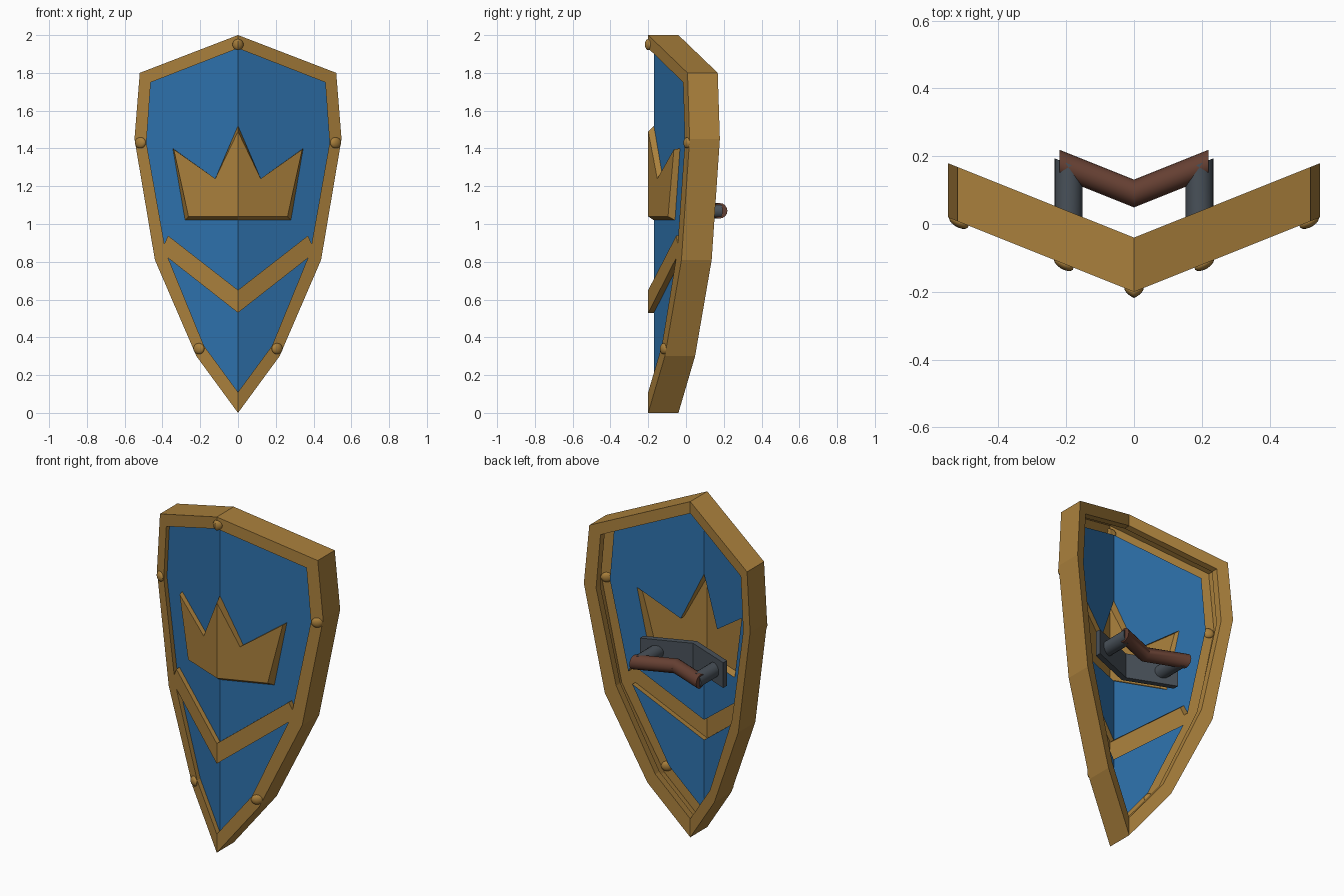
import bpy, bmesh, math
from mathutils import Matrix, Vector

if "Cube" in bpy.data.objects:
    bpy.data.objects.remove(bpy.data.objects["Cube"])

FOLD = 0.4                                   # everything bends back along x = 0
FRONT, PANEL, LIP, BACK = -0.20, -0.17, -0.08, -0.04


def material(name, rgb):
    m = bpy.data.materials.new(name)
    m.diffuse_color = (*rgb, 1)
    m.use_nodes = True
    m.node_tree.nodes["Principled BSDF"].inputs["Base Color"].default_value = m.diffuse_color
    return m


GOLD = material("gold", (0.40, 0.215, 0.045))
BLUE = material("blue", (0.027, 0.165, 0.41))
IRON = material("dark iron", (0.066, 0.082, 0.1))
LEATHER = material("brown leather", (0.13, 0.05, 0.032))


def finish(name, bm, mat, mirror=False, smooth=False):
    """Fold the flat mesh along its centre line and make an object of it."""
    for v in bm.verts:
        v.co.y += FOLD * abs(v.co.x)
    me = bpy.data.meshes.new(name)
    bm.to_mesh(me)
    bm.free()
    me.materials.append(mat)
    ob = bpy.data.objects.new(name, me)
    bpy.context.collection.objects.link(ob)
    if mirror:
        ob.modifiers.new("mirror", 'MIRROR')
    if smooth:
        bpy.context.view_layer.objects.active = ob
        ob.select_set(True)
        bpy.ops.object.shade_smooth_by_angle(angle=math.radians(40))
        ob.select_set(False)
    return ob


def face(bm, pts, y):
    bm.faces.new([bm.verts.new((x, y, z)) for x, z in pts])


def strip(bm, a, ya, b, yb):
    """Open band of quads joining two matching outlines."""
    va = [bm.verts.new((x, ya, z)) for x, z in a]
    vb = [bm.verts.new((x, yb, z)) for x, z in b]
    for i in range(len(a) - 1):
        bm.faces.new((va[i], va[i + 1], vb[i + 1], vb[i]))


def sheet(name, bm, mat):
    """Weld a half sheet, turn its first face to the front and mirror it."""
    bmesh.ops.remove_doubles(bm, verts=bm.verts, dist=1e-4)
    bmesh.ops.recalc_face_normals(bm, faces=bm.faces)
    bm.faces.ensure_lookup_table()
    bm.normal_update()
    if bm.faces[0].normal.y > 0:
        bmesh.ops.reverse_faces(bm, faces=bm.faces)
    return finish(name, bm, mat, mirror=True)


# half outlines (x, z)
outer = [(0, 2), (.52, 1.8), (.548, 1.45), (.44, .81), (.22, .30), (0, 0)]
inner = [(0, 1.93), (.462, 1.75), (.485, 1.43), (.382, .86), (.18, .355), (0, .11)]
upper = inner[:3] + [(.39, .895), (.37, .938), (0, .65)]
lower = [(0, .53), (.37, .82)] + inner[4:]
crown = [(0, 1.02), (.28, 1.02), (.345, 1.40), (.12, 1.24), (0, 1.52)]
crown_front = [(0, 1.04), (.262, 1.04), (.34, 1.395), (.12, 1.24), (0, 1.49)]

# rim with chevron: front, outer wall, back flange and lips
bm = bmesh.new()
face(bm, outer + lower[::-1] + upper[::-1], FRONT)
strip(bm, outer, FRONT, outer, BACK)
strip(bm, outer, BACK, inner, BACK)
strip(bm, inner, BACK, inner, LIP)
for edge in (upper, lower):
    strip(bm, edge, FRONT, edge, PANEL)
sheet("rim_and_chevron", bm, GOLD)

# blue panels, the upper one open behind the crown
bm = bmesh.new()
face(bm, upper + crown, PANEL)
face(bm, lower, PANEL)
sheet("blue_panel", bm, BLUE)

# raised crown
bm = bmesh.new()
face(bm, crown_front, FRONT)
strip(bm, crown_front, FRONT, crown, PANEL)
sheet("crown_emblem", bm, GOLD)

# rivets
bm = bmesh.new()
for x, z in [(0, 1.95), (.517, 1.43), (-.517, 1.43), (.207, .34), (-.207, .34)]:
    bmesh.ops.create_uvsphere(
        bm, u_segments=16, v_segments=10, radius=1,
        matrix=Matrix.Translation((x, FRONT, z)) @ Matrix.Diagonal((.029, .018, .029, 1)))
finish("rivets", bm, GOLD, smooth=True)


def cut_centre(bm):
    bmesh.ops.bisect_plane(bm, geom=bm.verts[:] + bm.edges[:] + bm.faces[:],
                           plane_co=(0, 0, 0), plane_no=(1, 0, 0))


# handle back plate
bm = bmesh.new()
bmesh.ops.create_cube(bm, size=1, matrix=Matrix.Translation((0, -.085, 1.07))
                      @ Matrix.Diagonal((.55, .035, .15, 1)))
cut_centre(bm)
finish("handle_plate", bm, IRON)

# handle posts
bm = bmesh.new()
for s in (-1, 1):
    bmesh.ops.create_cone(
        bm, cap_ends=True, segments=16, radius1=.041, radius2=.041, depth=.19,
        matrix=Matrix.Translation((s * .193, .005, 1.07)) @ Matrix.Rotation(math.pi / 2, 4, 'X'))
finish("handle_posts", bm, IRON, smooth=True)

# leather grip
bm = bmesh.new()
bmesh.ops.create_cone(
    bm, cap_ends=True, segments=16, radius1=.041, radius2=.041, depth=.44,
    matrix=Matrix.Translation((0, .09, 1.07)) @ Matrix.Rotation(math.pi / 2, 4, 'Y'))
cut_centre(bm)
finish("handle_grip", bm, LEATHER, smooth=True)
